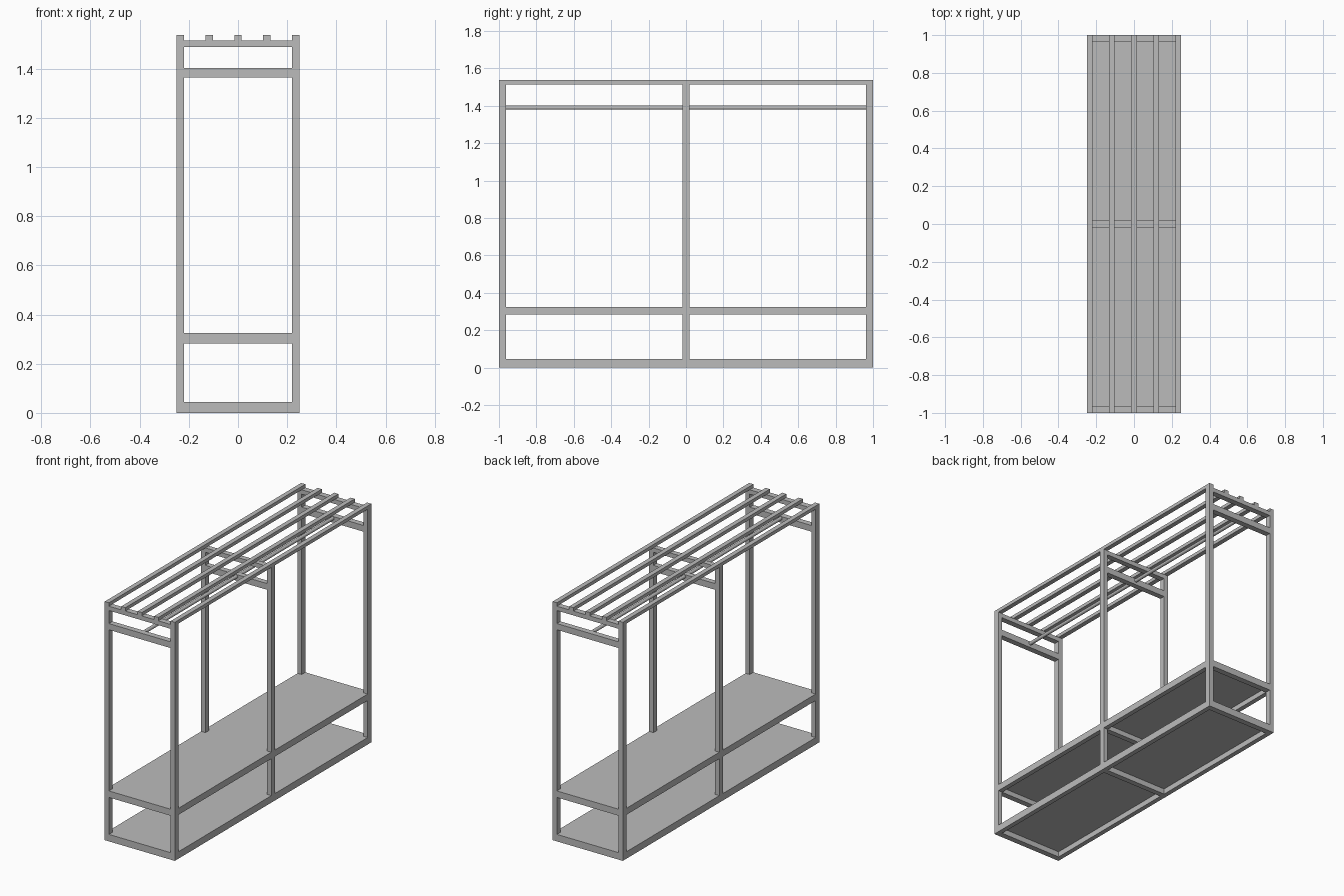
import bpy
import math

cube = bpy.data.objects.get("Cube")
if cube:
    bpy.data.objects.remove(cube, do_unlink=True)

metal = bpy.data.materials.new("grey_metal")
metal.use_nodes = True
grey = (0.5, 0.5, 0.5, 1)
metal.diffuse_color = grey
metal.node_tree.nodes["Principled BSDF"].inputs["Base Color"].default_value = grey

# Overall sizes
W, L, H = 0.25, 1.0, 1.537      # half width, half length, height
BAR = 0.03                      # tube width across x
END, MID = 0.037, 0.035         # tube depth along y, end and middle frames
SLAT_Z = 1.515                  # underside of the roof slats
IN_X = W - BAR
SHELVES = {"bottom": (0, 0.045), "upper": (0.283, 0.325)}


def box(name, x, y, z):
    """Box from three (low, high) ranges."""
    bpy.ops.mesh.primitive_cube_add(size=1, location=[(a + b) / 2 for a, b in (x, y, z)])
    ob = bpy.context.object
    ob.name = name
    ob.scale = [b - a for a, b in (x, y, z)]
    bpy.ops.object.transform_apply(location=False, rotation=False, scale=True)
    ob.data.materials.append(metal)
    return ob


frames = {"front": (-L, -L + END), "middle": (-MID / 2, MID / 2), "back": (L - END, L)}
bays = {"front": (-L + END, -MID / 2), "back": (MID / 2, L - END)}
sides = {"right": (-W, -IN_X), "left": (IN_X, W)}

# Three upright frames: posts and cross bars
for place, y in frames.items():
    for side, x in sides.items():
        box(f"{place}_{side}_post", x, y, (0, SLAT_Z))
    across = (-IN_X, IN_X)
    box(f"{place}_roof_bar", across, y, (1.487, SLAT_Z))
    box(f"{place}_rod_bar", across, y, (1.363, 1.403))
    for level, z in SHELVES.items():
        box(f"{place}_{level}_shelf_bar", across, y, z)

# Long shelf rails and thin panels in each bay
for place, y in bays.items():
    for level, (low, high) in SHELVES.items():
        for side, x in sides.items():
            box(f"{place}_{side}_{level}_rail", x, y, (low, high))
        box(f"{place}_{level}_shelf_panel", (-IN_X, IN_X), y, (high - 0.01, high))

# Five roof slats along the whole length
for i in range(5):
    x = (i - 2) * (W - BAR / 2) / 2
    box(f"roof_slat_{i + 1}", (x - BAR / 2, x + BAR / 2), (-L, L), (SLAT_Z, H))

# Round hanging rod
bpy.ops.mesh.primitive_cylinder_add(vertices=24, radius=0.011, depth=2 * (L - END),
                                    location=(0, 0, 1.39), rotation=(math.pi / 2, 0, 0))
rod = bpy.context.object
rod.name = "hanging_rod"
rod.data.materials.append(metal)
bpy.ops.object.shade_smooth_by_angle()
